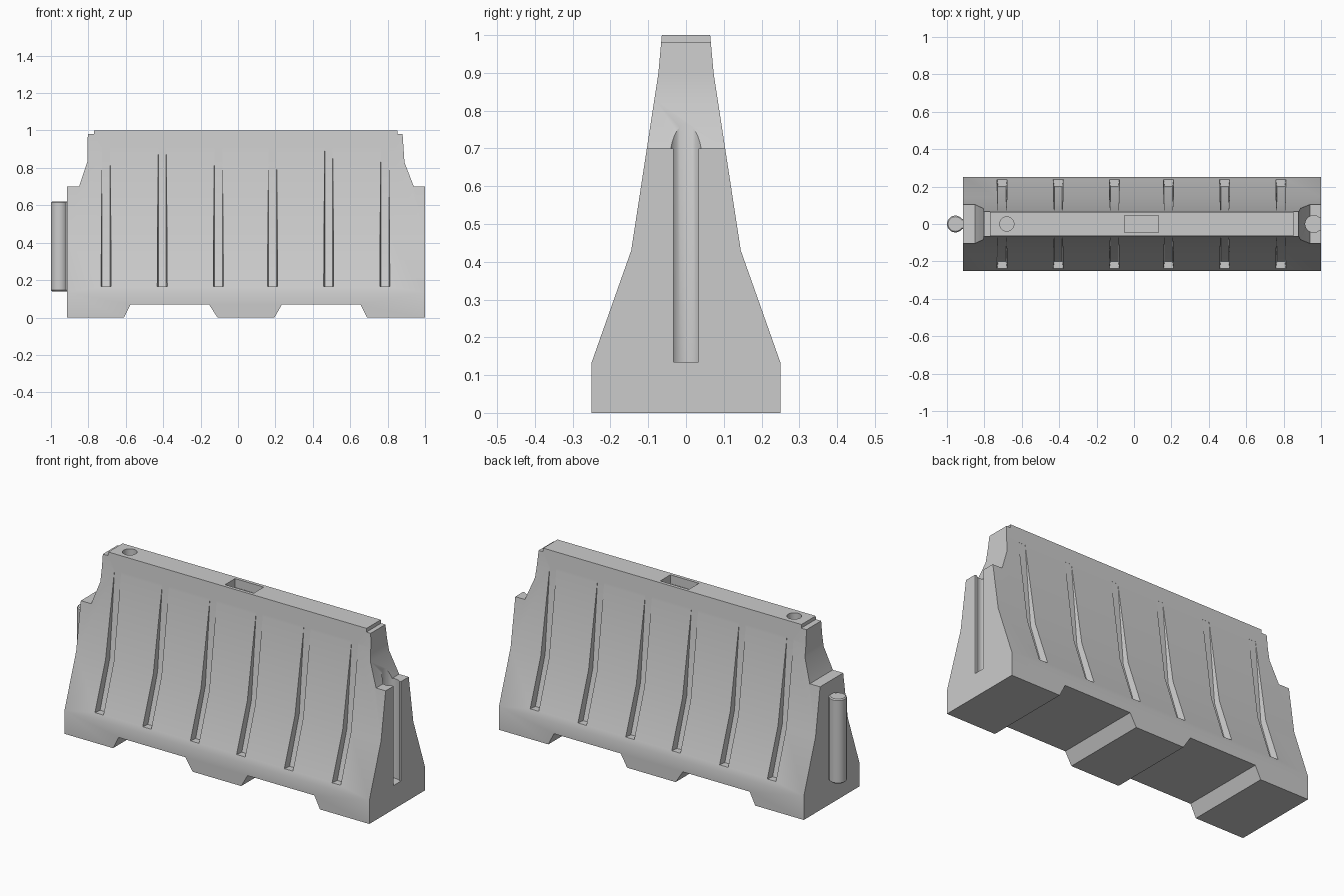
import bpy, bmesh, math

if "Cube" in bpy.data.objects:
    bpy.data.objects.remove(bpy.data.objects["Cube"])


def loft(name, rings):
    """Closed solid through rings of equal point count."""
    bm = bmesh.new()
    rows = [[bm.verts.new(p) for p in ring] for ring in rings]
    n = len(rows[0])
    for a, b in zip(rows, rows[1:]):
        for i in range(n):
            j = (i + 1) % n
            bm.faces.new((a[i], a[j], b[j], b[i]))
    bm.faces.new(rows[0])
    bm.faces.new(rows[-1])
    bmesh.ops.recalc_face_normals(bm, faces=bm.faces[:])
    mesh = bpy.data.meshes.new(name)
    bm.to_mesh(mesh)
    bm.free()
    obj = bpy.data.objects.new(name, mesh)
    bpy.context.collection.objects.link(obj)
    return obj


def prism(name, pts, axis, lo, hi):
    """Extrude a 2D profile along the given axis."""
    put = {"x": lambda p, t: (t, p[0], p[1]),
           "y": lambda p, t: (p[0], t, p[1]),
           "z": lambda p, t: (p[0], p[1], t)}[axis]
    return loft(name, [[put(p, t) for p in pts] for t in (lo, hi)])


def activate(obj):
    bpy.ops.object.select_all(action="DESELECT")
    obj.select_set(True)
    bpy.context.view_layer.objects.active = obj


def boolean(obj, cutter, operation="DIFFERENCE"):
    cutter.hide_render = True
    activate(obj)
    mod = obj.modifiers.new("cut", "BOOLEAN")
    mod.operation, mod.solver, mod.object = operation, "EXACT", cutter
    bpy.ops.object.modifier_apply(modifier=mod.name)
    bpy.data.objects.remove(cutter)


def keyhole(cx, r, neck, x_end):
    """Round bead with a narrower neck running towards +x."""
    start = math.asin(neck / r)
    span = 2 * math.pi - 2 * start
    arc = [(cx + r * math.cos(start + span * i / 24),
            r * math.sin(start + span * i / 24)) for i in range(25)]
    return [(x_end, neck)] + arc + [(x_end, -neck)]


# Barrier body: end cross-section limited by the front outline
half = [(0.25, 0), (0.25, 0.133), (0.145, 0.43), (0.073, 0.9), (0.064, 1.0)]
section = half + [(-y, z) for y, z in reversed(half)]
body = prism("barrier_body", section, "x", -1.2, 1.2)
outline = [(-0.915, -0.1), (-0.66, -0.1), (-0.61, 0), (-0.575, 0.07), (-0.155, 0.07),
           (-0.11, 0), (-0.06, -0.1), (0.145, -0.1), (0.195, 0), (0.235, 0.07),
           (0.655, 0.07), (0.69, 0), (0.74, -0.1), (1, -0.1), (1, 0.7), (0.94, 0.7),
           (0.89, 0.83), (0.88, 0.98), (0.853, 0.98), (0.848, 1.1), (-0.77, 1.1),
           (-0.77, 0.98), (-0.803, 0.98), (-0.806, 0.83), (-0.85, 0.7), (-0.915, 0.7)]
boolean(body, prism("outline_cutter", outline, "y", -0.4, 0.4), "INTERSECT")

# Tapering grooves with drafted walls on both long sides
floor = [(0.2, 0.165), (0.113, 0.43), (0.0715, 0.91)]
for x in (-0.705, -0.405, -0.105, 0.185, 0.485, 0.785):
    for s in (-1, 1):
        rings = [[(x - 0.021, s * y, z), (x + 0.021, s * y, z),
                  (x + 0.03, s * (y + 0.06), z), (x - 0.03, s * (y + 0.06), z)]
                 for y, z in floor]
        boolean(body, loft("groove_cutter", rings))

# Socket in the right end
boolean(body, prism("socket_cutter", keyhole(0.96, 0.045, 0.033, 1.05), "z", 0.135, 0.82))

# Filler hole and rectangular pocket in the top
circle = [(-0.68 + 0.038 * math.cos(math.tau * i / 32), 0.038 * math.sin(math.tau * i / 32))
          for i in range(32)]
boolean(body, prism("filler_cutter", circle, "z", 0.96, 1.1))
pocket = [(-0.05, -0.045), (0.13, -0.045), (0.13, 0.045), (-0.05, 0.045)]
boolean(body, prism("pocket_cutter", pocket, "z", 0.95, 1.1))

# Connector bead on the left end
bead = prism("connector_bead", keyhole(-0.955, 0.045, 0.028, -0.905), "z", 0.14, 0.62)
bevel = bead.modifiers.new("rim", "BEVEL")
bevel.width, bevel.segments = 0.006, 1
bevel.limit_method, bevel.angle_limit = "ANGLE", math.radians(60)

for obj in (body, bead):
    activate(obj)
    bpy.ops.object.shade_smooth_by_angle(angle=math.radians(30))
